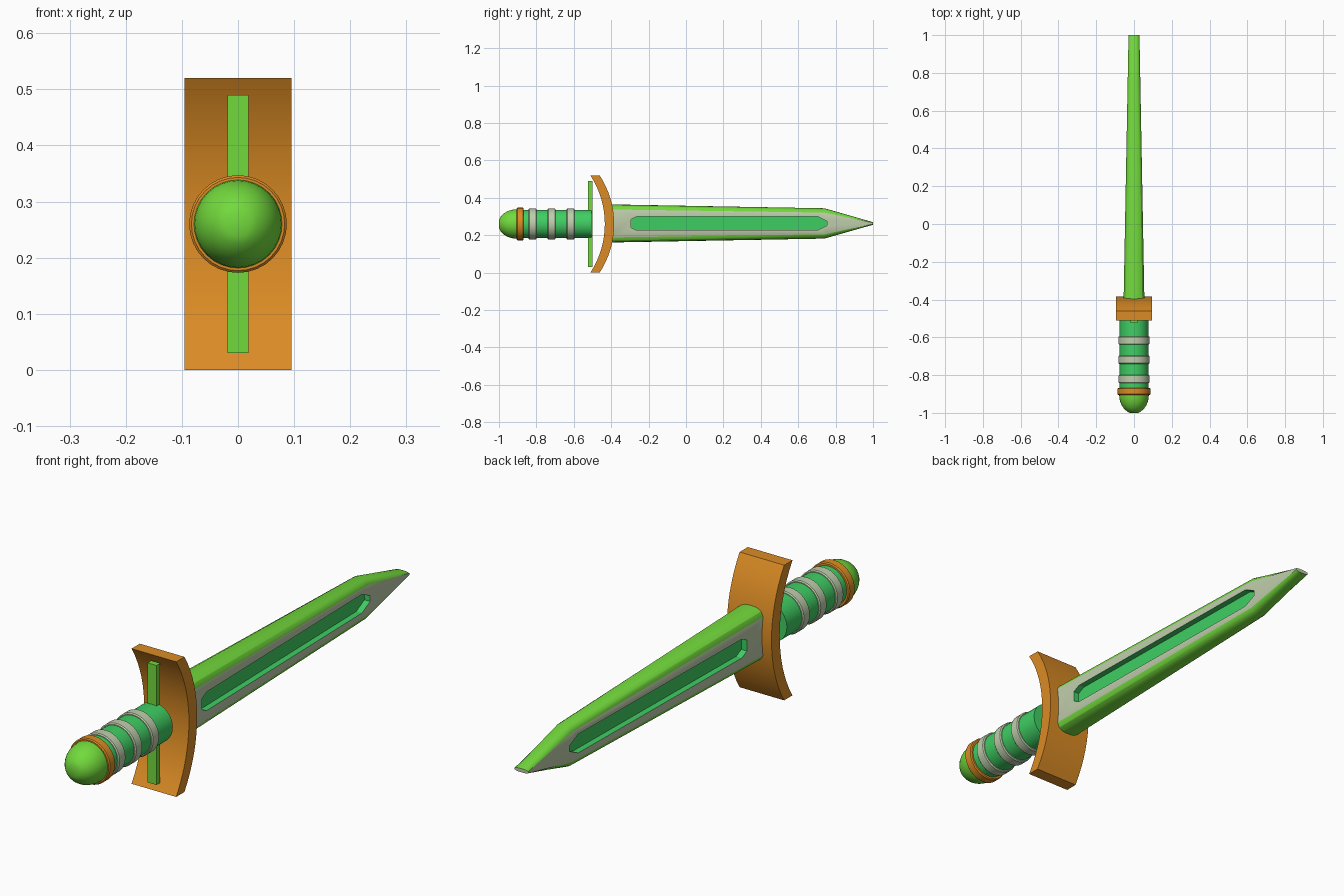
import bpy, bmesh, math
from mathutils import Vector

if "Cube" in bpy.data.objects:
    bpy.data.objects.remove(bpy.data.objects["Cube"])

CZ = 0.26  # height of the sword's axis


def material(name, r, g, b):
    m = bpy.data.materials.new(name)
    m.diffuse_color = (r, g, b, 1)
    m.use_nodes = True
    m.node_tree.nodes["Principled BSDF"].inputs["Base Color"].default_value = m.diffuse_color
    return m


GREEN = material("leaf green", 0.17, 0.70, 0.045)
TEAL = material("emerald", 0.05, 0.62, 0.125)
ORANGE = material("bronze orange", 0.71, 0.26, 0.018)
SAGE = material("pale sage", 0.52, 0.61, 0.41)


def finish(name, bm, mats, smooth=None):
    bmesh.ops.recalc_face_normals(bm, faces=bm.faces[:])
    mesh = bpy.data.meshes.new(name)
    bm.to_mesh(mesh)
    bm.free()
    for m in mats:
        mesh.materials.append(m)
    ob = bpy.data.objects.new(name, mesh)
    bpy.context.collection.objects.link(ob)
    if smooth:
        bpy.ops.object.select_all(action='DESELECT')
        ob.select_set(True)
        bpy.context.view_layer.objects.active = ob
        bpy.ops.object.shade_smooth_by_angle(angle=math.radians(smooth))
    return ob


def loft(bm, sections):
    """Skin a list of equal-length closed point loops and cap both ends."""
    rings = [[bm.verts.new(p) for p in s] for s in sections]
    n = len(rings[0])
    for a, b in zip(rings, rings[1:]):
        for i in range(n):
            j = (i + 1) % n
            bm.faces.new((a[i], a[j], b[j], b[i]))
    bm.faces.new(rings[0])
    bm.faces.new(rings[-1])


def lathe(name, profile, mat, sides=32):
    """Turn (radius, y) points around the sword's axis."""
    bm = bmesh.new()
    angles = [2 * math.pi * i / sides for i in range(sides)]
    loft(bm, [[(r * math.cos(a), y, CZ + r * math.sin(a)) for a in angles]
              for r, y in profile])
    return finish(name, bm, [mat], 35)


def band(name, r, y0, y1, mat):
    c = 0.004
    return lathe(name, [(r - c, y0), (r, y0 + c), (r, y1 - c), (r - c, y1)], mat)


# Handle: pommel dome, collar, grip and wrapped rings
dome = [(0.0785, -0.895)]
for i in range(0, 8):
    t = math.radians(10.5 * i)
    dome.append((0.0785 * math.cos(t), -0.905 - 0.0987 * math.sin(t)))
lathe("pommel", dome, GREEN)
band("pommel_collar", 0.087, -0.905, -0.868, ORANGE)
lathe("grip", [(0.076, -0.89), (0.076, -0.505)], TEAL)
for i, y in enumerate((-0.842, -0.74, -0.638)):
    band("grip_ring_%d" % (i + 1), 0.083, y, y + 0.043, SAGE)

# Upright bar behind the guard
bm = bmesh.new()
loft(bm, [[(x, y, z) for x, y in ((-.019, -.523), (.019, -.523), (.019, -.5), (-.019, -.5))]
          for z in (0.03, 0.49)])
finish("guard_bar", bm, [GREEN])

# Curved crossguard: an arc of constant thickness in y
bm = bmesh.new()
R, H, STEPS = 0.475, 0.26, 16
rows = []
for i in range(STEPS + 1):
    z = -H + 2 * H * i / STEPS
    y = -0.384 - (R - math.sqrt(R * R - z * z))
    rows.append([(-.095, y - .05, CZ + z), (.095, y - .05, CZ + z),
                 (.095, y, CZ + z), (-.095, y, CZ + z)])
loft(bm, rows)
finish("crossguard", bm, [ORANGE], 30)


# Blade: flat sage sides, rounded green edges, tapering to a chisel tip
def half_width(y):
    return 0.055 - 0.0186 * (y + 0.4)


def blade_section(y, a, b):
    w = half_width(y)
    quarter = [(1, a), (0.8, a + (b - a) * 0.62), (0.5, a + (b - a) * 0.92), (0.17, b)]
    top = quarter + [(-x, z) for x, z in reversed(quarter)]
    loop = top + [(-x, -z) for x, z in top]
    return [(x * w, y, CZ + 0.003 + z) for x, z in loop]


bm = bmesh.new()
loft(bm, [blade_section(-0.41, 0.075, 0.102), blade_section(0.74, 0.058, 0.081),
          blade_section(1.0, 0.003, 0.007)])
bmesh.ops.recalc_face_normals(bm, faces=bm.faces[:])
for f in bm.faces:
    f.material_index = 1 if abs(f.normal.x) > 0.97 or abs(f.normal.y) > 0.9 else 0
blade = finish("blade", bm, [GREEN, SAGE, TEAL], 30)

# Fuller cutters: chamfered long slots sunk into both sides
y0, y1, h, c = -0.295, 0.755, 0.036, 0.03
slot = [(y0, -h + .015), (y0 + c, -h), (y1 - c - .02, -h), (y1, -h + .025),
        (y1, h - .025), (y1 - c - .02, h), (y0 + c, h), (y0, h - .015)]
bm = bmesh.new()
for s in (-1, 1):
    loft(bm, [[(s * (half_width(y) + d), y, CZ + 0.003 + z) for y, z in slot]
              for d in (-0.024, 0.05)])
for f in bm.faces:
    f.material_index = 2
cutter = finish("fuller_cutter", bm, [GREEN, SAGE, TEAL])
cutter.hide_render = True
mod = blade.modifiers.new("fullers", 'BOOLEAN')
mod.operation = 'DIFFERENCE'
mod.solver = 'EXACT'
mod.object = cutter

# Bake the cut and drop the cutter
bpy.context.view_layer.update()
cut = bpy.data.meshes.new_from_object(blade.evaluated_get(bpy.context.evaluated_depsgraph_get()))
blade.modifiers.clear()
blade.data = cut
bpy.data.objects.remove(cutter)
